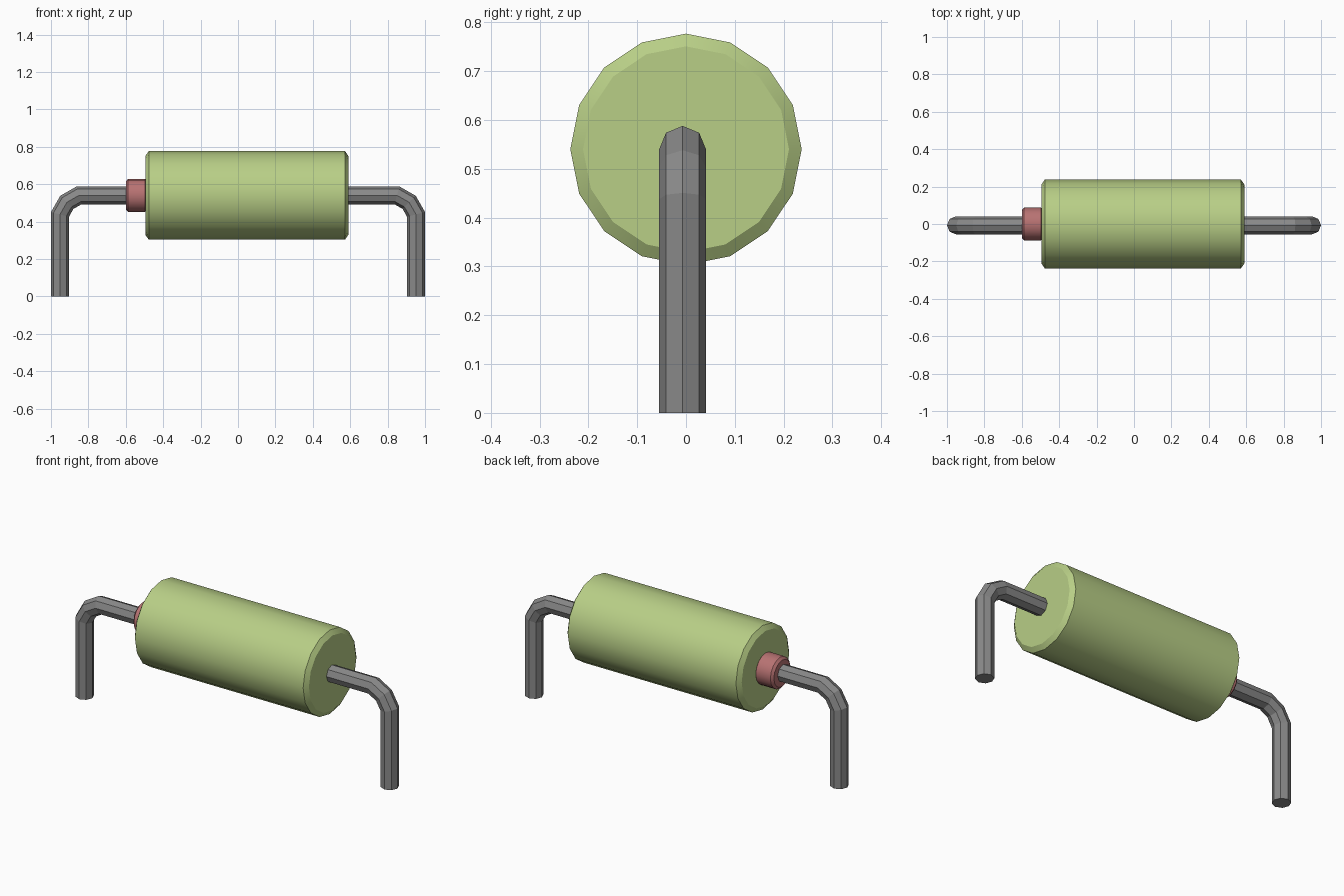
import bpy
import bmesh
from math import sin, cos, pi, radians

cube = bpy.data.objects.get("Cube")
if cube:
    bpy.data.objects.remove(cube)


def material(name, rgb):
    m = bpy.data.materials.new(name)
    m.use_nodes = True
    m.diffuse_color = (*rgb, 1)
    m.node_tree.nodes["Principled BSDF"].inputs["Base Color"].default_value = (*rgb, 1)
    return m


def tube(name, stations, sides, mat, y=0.0, smooth=False):
    """Loft polygon rings; each station is x, z, ring tilt, radius, mitre stretch."""
    bm = bmesh.new()
    rings = []
    for x, z, tilt, r, stretch in stations:
        a = radians(tilt)
        ring = []
        for i in range(sides):
            t = 2 * pi * i / sides
            n = r * stretch * cos(t)
            ring.append(bm.verts.new((x + n * sin(a), y + r * sin(t), z + n * cos(a))))
        rings.append(ring)
    for lo, hi in zip(rings, rings[1:]):
        for i in range(sides):
            j = (i + 1) % sides
            bm.faces.new((lo[i], lo[j], hi[j], hi[i]))
    bm.faces.new(rings[0])
    bm.faces.new(rings[-1])
    bmesh.ops.recalc_face_normals(bm, faces=bm.faces)
    mesh = bpy.data.meshes.new(name)
    bm.to_mesh(mesh)
    bm.free()
    mesh.materials.append(mat)
    ob = bpy.data.objects.new(name, mesh)
    bpy.context.collection.objects.link(ob)
    if smooth:
        bpy.ops.object.select_all(action='DESELECT')
        ob.select_set(True)
        bpy.context.view_layer.objects.active = ob
        bpy.ops.object.shade_smooth_by_angle(angle=radians(30))
    return ob


def drum(name, x0, x1, r, bevel_x, bevel_r, mat):
    """Cylinder along x with chamfered rims."""
    profile = [(x0, r - bevel_r), (x0 + bevel_x, r), (x1 - bevel_x, r), (x1, r - bevel_r)]
    return tube(name, [(x, AXIS, 0, rad, 1) for x, rad in profile], 16, mat, smooth=True)


AXIS = 0.54
green = material("pale green", (0.48, 0.62, 0.24))
red = material("dull red", (0.48, 0.17, 0.17))
grey = material("lead grey", (0.25, 0.25, 0.25))

# Body and the collar on its right end
drum("body", -0.495, 0.59, 0.237, 0.018, 0.026, green)
drum("end_collar", -0.60, -0.485, 0.088, 0.012, 0.014, red)

# Bent wire: foot, mitred bend, straight run through the body, mirrored
R = 0.048
mitre = 1 / cos(radians(15))
half = [(0.952, 0, 90, R, 1), (0.952, 0.438, 75, R, mitre),
        (0.915, 0.503, 45, R, mitre), (0.85, AXIS, 15, R, mitre)]
other = [(-x, z, -tilt, r, s) for x, z, tilt, r, s in reversed(half)]
tube("wire_lead", half + other, 8, grey, y=-0.007)
